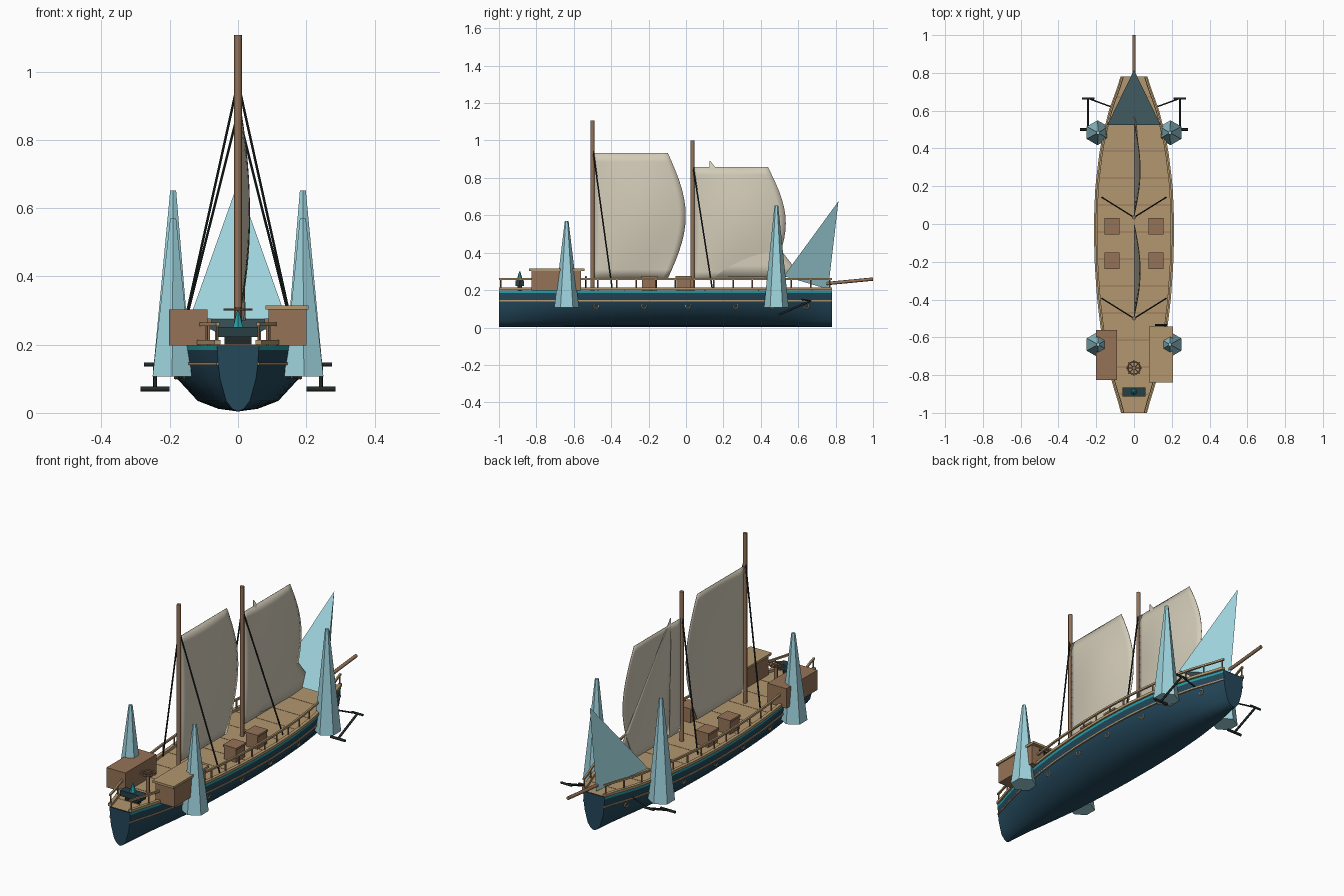
import bpy, bmesh, math
from mathutils import Vector

if "Cube" in bpy.data.objects:
    bpy.data.objects.remove(bpy.data.objects["Cube"], do_unlink=True)


def material(name, r, g, b):
    m = bpy.data.materials.new(name)
    m.use_nodes = True
    m.diffuse_color = (r, g, b, 1)
    m.node_tree.nodes["Principled BSDF"].inputs["Base Color"].default_value = (r, g, b, 1)
    return m


NAVY = material("navy hull", 0.018, 0.065, 0.105)
TEAL = material("bright teal", 0.02, 0.36, 0.40)
TAN = material("tan planks", 0.45, 0.31, 0.16)
BROWN = material("brown wood", 0.30, 0.17, 0.095)
CREAM = material("cream canvas", 0.65, 0.60, 0.48)
ICE = material("pale blue", 0.34, 0.65, 0.72)
IRON = material("dark iron", 0.015, 0.022, 0.022)
SLATE = material("dark slate", 0.02, 0.05, 0.06)


def finish(name, bm, mats, smooth=None):
    bmesh.ops.recalc_face_normals(bm, faces=bm.faces)
    me = bpy.data.meshes.new(name)
    bm.to_mesh(me)
    bm.free()
    for m in mats:
        me.materials.append(m)
    ob = bpy.data.objects.new(name, me)
    bpy.context.collection.objects.link(ob)
    if smooth:
        bpy.ops.object.select_all(action='DESELECT')
        ob.select_set(True)
        bpy.context.view_layer.objects.active = ob
        bpy.ops.object.shade_smooth_by_angle(angle=math.radians(smooth))
    return ob


def box(name, lo, hi, mat):
    bm = bmesh.new()
    bmesh.ops.create_cube(bm, size=1)
    lo, hi = Vector(lo), Vector(hi)
    for v in bm.verts:
        v.co = (lo + hi) / 2 + v.co * (hi - lo)
    return finish(name, bm, [mat])


def rod(name, a, b, r, mat, r2=None, sides=8):
    a, b = Vector(a), Vector(b)
    bm = bmesh.new()
    bmesh.ops.create_cone(bm, cap_ends=True, segments=sides, radius1=r,
                          radius2=r if r2 is None else r2, depth=(b - a).length)
    turn = Vector((0, 0, 1)).rotation_difference(b - a)
    for v in bm.verts:
        v.co = turn @ v.co + (a + b) / 2
    return finish(name, bm, [mat], 50 if sides > 6 else None)


def ring(name, centre, radius, thick, mat, axis='Z'):
    rot = (0, math.pi / 2, 0) if axis == 'X' else (0, 0, 0)
    bpy.ops.mesh.primitive_torus_add(major_radius=radius, minor_radius=thick, major_segments=16,
                                     minor_segments=6, location=centre, rotation=rot)
    ob = bpy.context.object
    ob.name = name
    ob.data.materials.append(mat)


def loft(rows, closed=False):
    bm = bmesh.new()
    grid = [[bm.verts.new(p) for p in row] for row in rows]
    for a, b in zip(grid, grid[1:]):
        for i in range(len(a) - 1):
            bm.faces.new((a[i], a[i + 1], b[i + 1], b[i]))
    if closed:
        bm.faces.new(grid[0])
        bm.faces.new(grid[-1])
    return bm


# Hull plan and cross-section, interpolated linearly
PLAN = [(-1, .058), (-.84, .11), (-.6, .165), (-.4, .19), (-.2, .204), (0, .208),
        (.2, .2), (.4, .175), (.6, .128), (.78, .06)]
SECTION = [(.004, 0), (.012, .28), (.035, .57), (.1, .86), (.145, .95), (.184, .99), (.197, 1)]


def lerp(table, t):
    for (a, va), (b, vb) in zip(table, table[1:]):
        if t <= b:
            return va + (vb - va) * (t - a) / (b - a)
    return table[-1][1]


def width(y):
    return sum(lerp(PLAN, min(.78, max(-1, y + d))) for d in (-.03, 0, .03)) / 3


STATIONS = [-1 + 1.78 * i / 30 for i in range(31)]
half = [(s, z) for z, s in SECTION]
outline = [(-s, z) for s, z in reversed(half)] + half[1:]
bm = loft([[(s * width(y), y, z) for s, z in outline] for y in STATIONS], True)
for f in bm.faces:
    if len(f.verts) == 4 and f.calc_center_median().z > .185:
        f.material_index = 1
finish("hull", bm, [NAVY, TEAL], 40)

# Deck and plank seams
finish("deck", loft([[(s * width(y) * .99, y, .199) for s in (-1, 1)] for y in STATIONS]), [TAN])
for i in range(12):
    y = -.9 + i * .143
    w = width(y) * .93
    box("plank_seam", (-w, y - .002, .198), (w, y + .002, .2), BROWN)


def strip(name, side, scale, z, w, h, mat):
    # Rectangular moulding that follows the hull plan
    rows = []
    for y in STATIONS:
        x = side * width(y) * scale
        rows.append([(x + dx * w, y, z + dz * h)
                     for dx, dz in ((-1, -1), (1, -1), (1, 1), (-1, 1), (-1, -1))])
    bm = loft(rows)
    bmesh.ops.remove_doubles(bm, verts=bm.verts, dist=1e-5)
    bmesh.ops.holes_fill(bm, edges=bm.edges)
    finish(name, bm, [mat])


# Rails, posts, portholes, spires and anchors on both sides
for s in (-1, 1):
    strip("gunwale", s, .98, .207, .009, .007, TAN)
    strip("hand_rail", s, .96, .26, .005, .005, TAN)
    strip("hull_moulding", s, .955, .144, .004, .004, TAN)
    for i in range(18):
        y = -.99 + i * .1035
        x = s * width(y) * .96
        rod("rail_post", (x, y, .2), (x, y, .26), .004, BROWN, sides=6)
    for y in (-.48, -.225, .01, .265, .46, .645):
        ring("porthole", (s * width(y) * .885, y, .115), .013, .004, TAN, 'X')
    for y, top in ((-.638, .57), (.483, .652)):
        ob = rod("crystal_spire", (s * .193, y, .107), (s * .19, y, top), .066, ICE, .01, 6)
    low, high = Vector((s * .243, .5, .07)), Vector((s * .243, .665, .142))
    rod("anchor_shaft", low, high, .006, IRON)
    for p, r, w in ((low, .007, .043), (high, .006, .033)):
        rod("anchor_bar", p - Vector((w, 0, 0)), p + Vector((w, 0, 0)), r, IRON)
    rod("anchor_bracket", high, (s * .12, .62, .15), .004, IRON)

    # Deck crates
    for y in (-.195, -.012):
        box("crate", (s * .117 - .035, y - .039, .199), (s * .117 + .035, y + .039, .265), BROWN)
        box("crate_lid", (s * .117 - .039, y - .043, .265), (s * .117 + .039, y + .043, .276), BROWN)

# Cabins beside the helm
box("right_cabin", (-.202, -.825, .197), (-.09, -.562, .303), BROWN)
box("left_cabin", (.09, -.825, .197), (.2, -.562, .303), BROWN)
box("left_cabin_roof", (.08, -.84, .303), (.207, -.543, .315), TAN)
rod("cabin_bar", (.11, -.535, .27), (.175, -.535, .27), .005, IRON)
rod("cabin_bar_post", (.143, -.535, .2), (.143, -.535, .27), .004, IRON)

# Helm wheel
rod("helm_post", (0, -.762, .2), (0, -.762, .31), .009, BROWN)
ring("helm_wheel", (0, -.762, .303), .033, .004, BROWN)
for i in range(4):
    d = Vector((math.cos(i * math.pi / 4), math.sin(i * math.pi / 4), 0)) * .042
    c = Vector((0, -.762, .303))
    rod("helm_spoke", c - d, c + d, .003, BROWN, sides=6)

# Stern brazier
box("brazier", (-.062, -.912, .222), (.062, -.866, .252), SLATE)
box("brazier_foot", (-.04, -.9, .199), (.04, -.878, .222), IRON)
rod("flame", (0, -.889, .25), (0, -.889, .3), .017, TEAL, .003, 6)

# Masts, shrouds and bowsprit
for y, top, tie in ((-.5, 1.108, .97), (.035, 1.0, .88)):
    rod("mast", (0, y, .195), (0, y, top), .011, BROWN)
    for s in (-1, 1):
        rod("shroud", (0, y, tie), (s * .168, y + .105, .21), .004, IRON, sides=6)
rod("bowsprit", (0, .72, .232), (0, 1.0, .259), .009, BROWN)


# Billowing main sails
def sail(name, y0, z0, z1):
    n, rows = 14, []
    for j in range(n + 1):
        v = j / n
        swell = math.sin(math.pi * v)
        rows.append([(.032 * math.sin(math.pi * i / n) * swell,
                      y0 + i / n * (.395 + .095 * swell), z0 + (z1 - z0) * v)
                     for i in range(n + 1)])
    ob = finish(name, loft(rows), [CREAM], 60)
    ob.modifiers.new("thickness", 'SOLIDIFY').thickness = .003


sail("aft_sail", -.492, .262, .933)
sail("fore_sail", .043, .255, .858)

# Staysail: slightly billowed triangle
rows = []
for j in range(11):
    v = j / 10
    a = Vector((0, .14, .27)).lerp(Vector((0, .125, .89)), v)
    b = Vector((0, .62, .27)).lerp(Vector((0, .13, .89)), v)
    rows.append([a.lerp(b, i / 8) + Vector((.02 * math.sin(math.pi * i / 8) * (1 - v), 0, 0))
                 for i in range(9)])
ob = finish("staysail", loft(rows), [CREAM], 60)
ob.modifiers.new("thickness", 'SOLIDIFY').thickness = .003

# Bow crystal sail
bm = bmesh.new()
for p in ((-.142, .523, .275), (.142, .523, .275), (0, .76, .205), (0, .815, .675)):
    bm.verts.new(p)
bmesh.ops.convex_hull(bm, input=bm.verts)
finish("bow_crystal", bm, [ICE])
